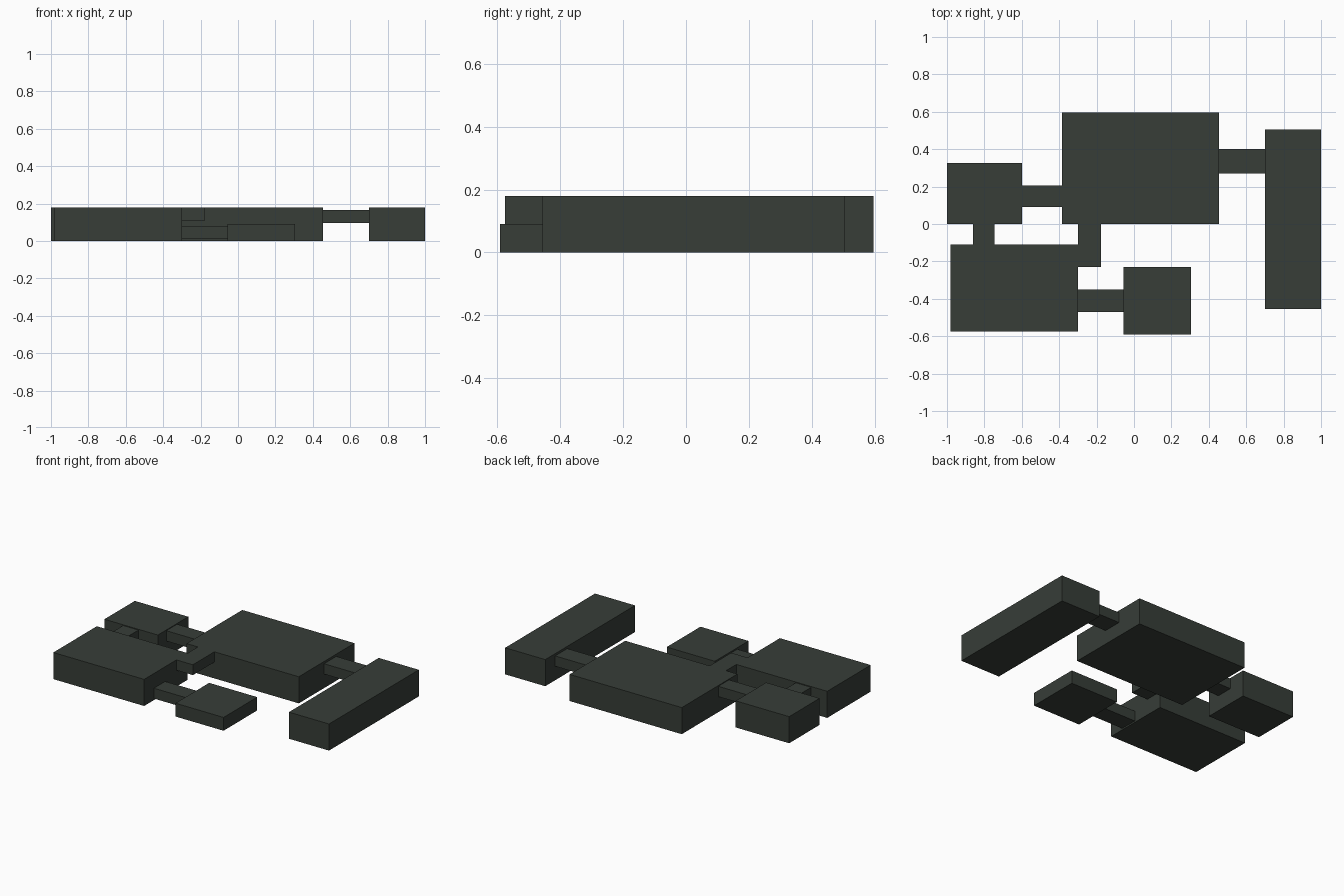
import bpy, bmesh

if "Cube" in bpy.data.objects:
    bpy.data.objects.remove(bpy.data.objects["Cube"])

# Single dark green-grey colour
mat = bpy.data.materials.new("dark green grey")
mat.diffuse_color = (0.038, 0.047, 0.039, 1.0)
mat.use_nodes = True
mat.node_tree.nodes["Principled BSDF"].inputs["Base Color"].default_value = mat.diffuse_color


def block(name, x, y, z):
    """Box between the given (low, high) limits on each axis."""
    bm = bmesh.new()
    bmesh.ops.create_cube(bm, size=1.0)
    for v in bm.verts:
        for i, (lo, hi) in enumerate((x, y, z)):
            v.co[i] = lo if v.co[i] < 0 else hi
    mesh = bpy.data.meshes.new(name)
    bm.to_mesh(mesh)
    bm.free()
    mesh.materials.append(mat)
    ob = bpy.data.objects.new(name, mesh)
    bpy.context.collection.objects.link(ob)
    return ob


H = 0.18

# Rooms
block("main_room", (-0.385, 0.455), (0.0, 0.595), (0, H))
block("left_room", (-1.0, -0.6), (0.0, 0.325), (0, H))
block("front_left_room", (-0.98, -0.3), (-0.575, -0.11), (0, H))
block("long_room", (0.7, 1.0), (-0.455, 0.505), (0, H))
block("low_room", (-0.055, 0.305), (-0.59, -0.23), (0, 0.09))

# Corridors joining the rooms
block("main_to_long_corridor", (0.455, 0.7), (0.27, 0.4), (0.095, 0.165))
block("left_to_main_corridor", (-0.6, -0.385), (0.09, 0.205), (0.105, 0.175))
block("left_to_front_corridor", (-0.86, -0.745), (-0.11, 0.0), (0.105, 0.175))
block("front_to_main_corridor", (-0.3, -0.177), (-0.23, 0.0), (0.11, H))
block("front_to_low_corridor", (-0.3, -0.055), (-0.47, -0.35), (0.01, 0.08))
